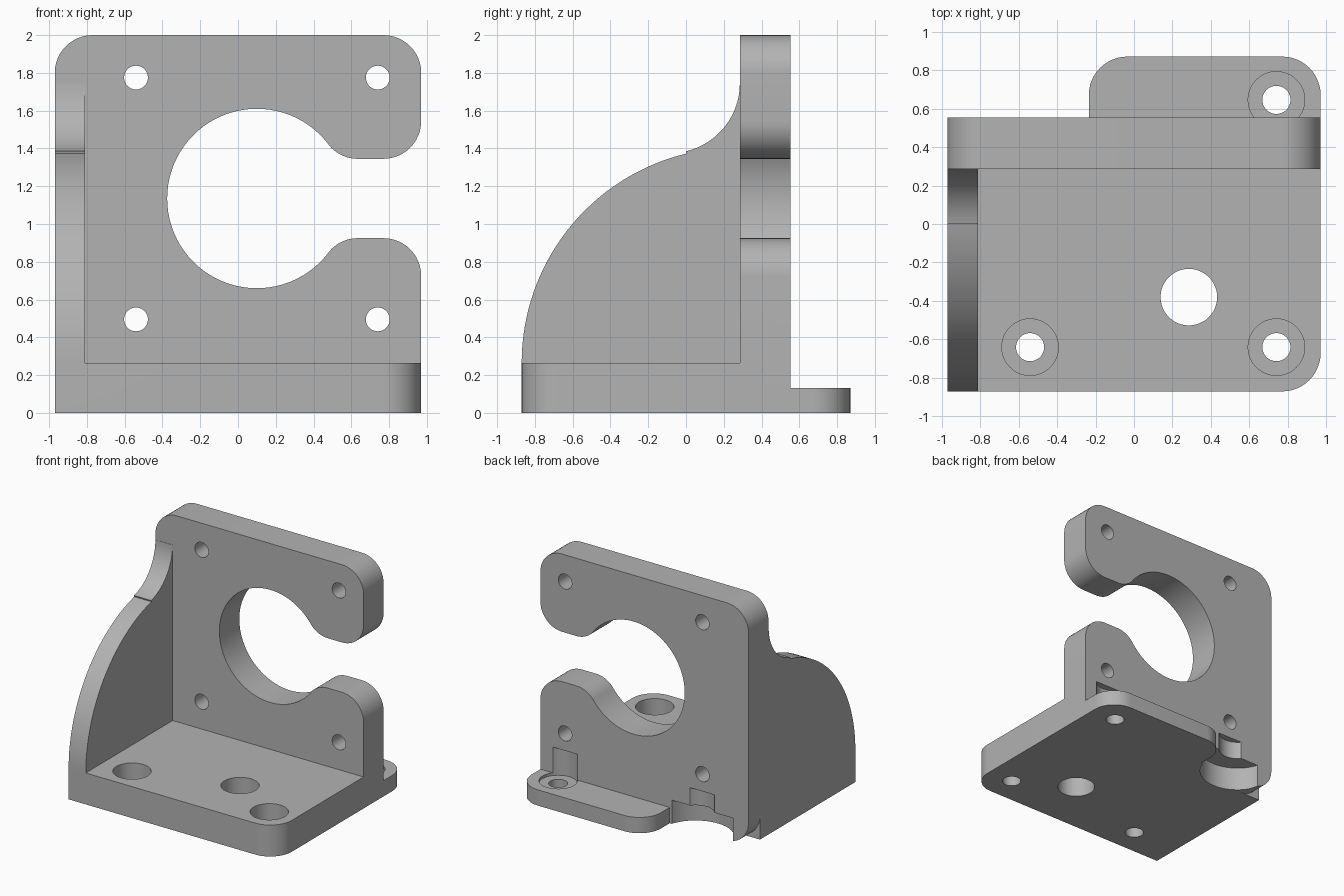
import bpy, bmesh
from math import cos, sin, pi, atan2
from mathutils import Vector

cube = bpy.data.objects.get("Cube")
if cube:
    bpy.data.objects.remove(cube)

grey = bpy.data.materials.new("plain grey")
grey.use_nodes = True
grey.diffuse_color = (0.45, 0.45, 0.45, 1)
grey.node_tree.nodes["Principled BSDF"].inputs["Base Color"].default_value = grey.diffuse_color

R = 0.2                      # shared corner radius
W, D = 0.97, 0.87            # half width and half depth
Y0, Y1 = 0.287, 0.553        # faces of the upright plate
SEAT = 0.265                 # top of the thick base


def arc(cx, cy, r, a, b, n=12):
    return [(cx + r * cos(a + (b - a) * i / n), cy + r * sin(a + (b - a) * i / n))
            for i in range(n + 1)]


def prism(name, outline, axis, low, high):
    """Extrude a 2D outline along an axis from low to high."""
    place = {"x": lambda u, v, w: (w, u, v),
             "y": lambda u, v, w: (u, w, v),
             "z": lambda u, v, w: (u, v, w)}[axis]
    bm = bmesh.new()
    face = bm.faces.new([bm.verts.new(place(u, v, low)) for u, v in outline])
    top = bmesh.ops.extrude_face_region(bm, geom=[face])["geom"]
    shift = Vector(place(0, 0, high - low))
    bmesh.ops.translate(bm, vec=shift, verts=[g for g in top if isinstance(g, bmesh.types.BMVert)])
    bmesh.ops.recalc_face_normals(bm, faces=bm.faces)
    mesh = bpy.data.meshes.new(name)
    bm.to_mesh(mesh)
    bm.free()
    mesh.materials.append(grey)
    obj = bpy.data.objects.new(name, mesh)
    bpy.context.collection.objects.link(obj)
    return obj


def drill(name, u, v, r, axis, low, high):
    return prism(name, arc(u, v, r, 0, 2 * pi, 48)[:-1], axis, low, high)


def combine(body, tool, operation):
    mod = body.modifiers.new(operation, "BOOLEAN")
    mod.operation, mod.object, mod.solver = operation, tool, "EXACT"
    bpy.context.view_layer.objects.active = body
    bpy.ops.object.modifier_apply(modifier=mod.name)
    bpy.data.objects.remove(tool)


# Upright plate: open ring with two rounded arms
hx, hz, hr = 0.1, 1.135, 0.475
gap = 0.21
fx, fz = 0.635, gap + R
ang = atan2(fz, fx - hx)
upper = (arc(hx, hz, hr, pi, ang, 32)
         + arc(fx, hz + fz, R, pi + ang, 1.5 * pi)[1:]
         + arc(W - R, hz + fz, R, -pi / 2, 0))
lower = [(x, 2 * hz - z) for x, z in reversed(upper)][:-1]
outline = (upper + arc(W - R, 2 - R, R, 0, pi / 2) + arc(R - W, 2 - R, R, pi / 2, pi)
           + arc(R - W, R, R, pi, 1.5 * pi) + [(W, 0)] + lower)
bracket = prism("motor_bracket", outline, "y", Y0, Y1)

# Side gusset: convex sweep easing into the upright
sweep = arc(0.27, SEAT, 1.14, pi, pi / 2 + 0.235, 32)
sweep += arc(-0.085, 1.745, 0.37, -pi / 2 + 0.235, 0, 16)
gusset = prism("side_gusset", [(0.4, 0), (-D, 0)] + sweep + [(0.4, 1.745)], "x", -W, -0.81)

# Thick base and thin rear flange
base = prism("base", [(-0.9, -D), *arc(W - R, R - D, R, -pi / 2, 0), (W, 0.4), (-0.9, 0.4)],
             "z", 0, SEAT)
left = -0.235
flange = prism("rear_flange", [(left, 0.4), (W, 0.4), *arc(W - R, D - R, R, 0, pi / 2),
                               *arc(left + R, D - R, R, pi / 2, pi)], "z", 0, 0.133)
for part in (gusset, base, flange):
    combine(bracket, part, "UNION")

# Clearance under the upright at the missing corner
combine(bracket, drill("corner_relief", -0.54, 0.645, 0.3, "z", -0.1, 0.2), "DIFFERENCE")

# Floor screws with head recesses, and face screws
for x in (-0.54, 0.74):
    for y, top in ((-0.64, 0.5), (0.645, 0.35)):
        combine(bracket, drill("head_recess", x, y, 0.147, "z", 0.11, top), "DIFFERENCE")
        if (x, y) != (-0.54, 0.645):
            combine(bracket, drill("floor_screw", x, y, 0.073, "z", -0.1, 0.2), "DIFFERENCE")
    for z in (0.495, 1.775):
        combine(bracket, drill("face_screw", x, z, 0.063, "y", 0.1, 0.7), "DIFFERENCE")

# Large floor opening
combine(bracket, drill("floor_opening", 0.285, -0.38, 0.147, "z", -0.1, 0.5), "DIFFERENCE")

bpy.ops.object.select_all(action="DESELECT")
bracket.select_set(True)
bpy.context.view_layer.objects.active = bracket
bpy.ops.object.shade_smooth_by_angle(angle=pi / 6)
